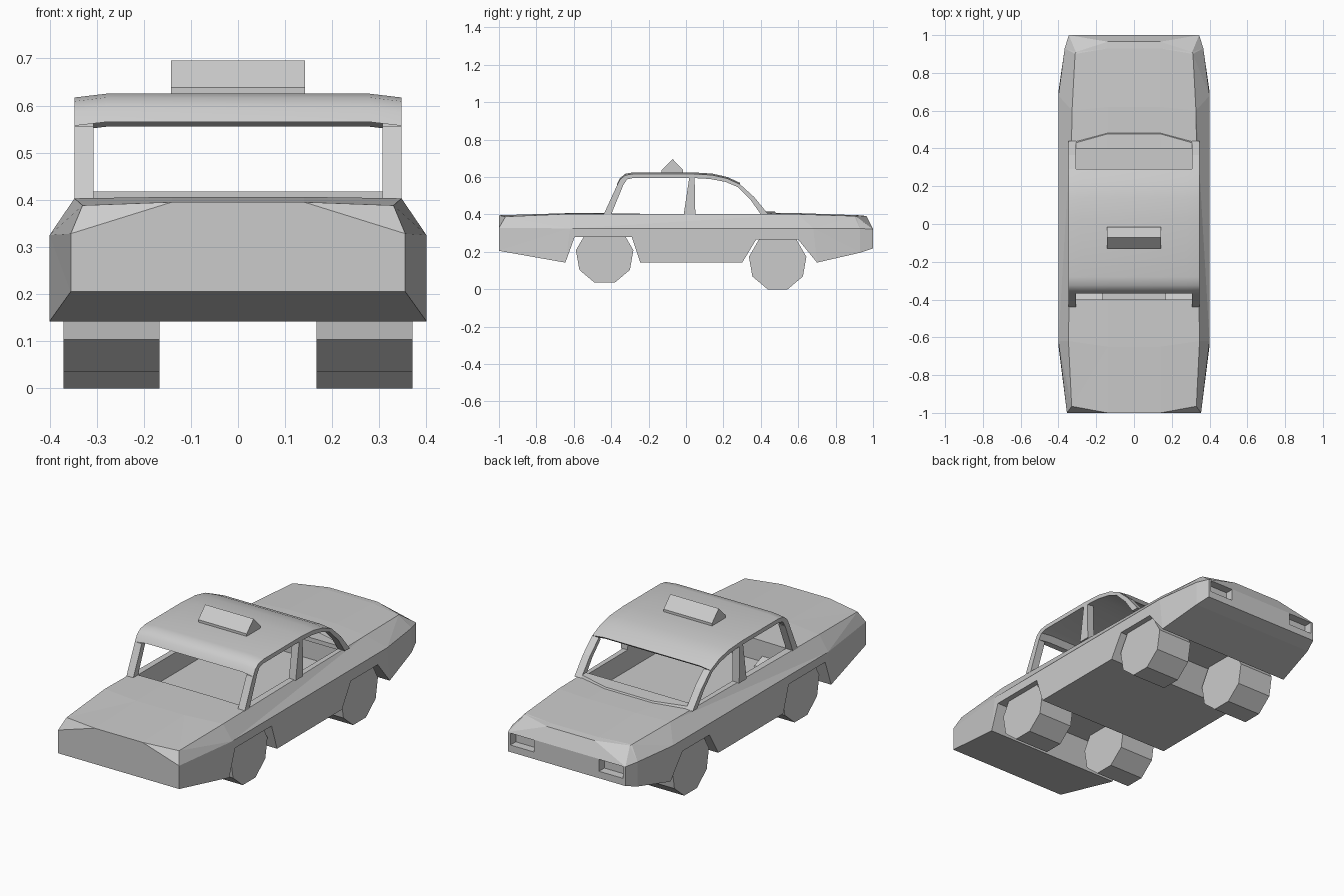
import bpy, bmesh
from math import radians, sin, cos

if "Cube" in bpy.data.objects:
    bpy.data.objects.remove(bpy.data.objects["Cube"])


def make(name, verts, faces, smooth=None):
    me = bpy.data.meshes.new(name)
    me.from_pydata(verts, [], faces)
    bm = bmesh.new()
    bm.from_mesh(me)
    bmesh.ops.recalc_face_normals(bm, faces=bm.faces)
    bm.to_mesh(me)
    bm.free()
    ob = bpy.data.objects.new(name, me)
    bpy.context.collection.objects.link(ob)
    if smooth:
        activate(ob)
        bpy.ops.object.shade_smooth_by_angle(angle=radians(smooth))
    return ob


def activate(ob):
    bpy.ops.object.select_all(action='DESELECT')
    ob.select_set(True)
    bpy.context.view_layer.objects.active = ob


def loft(name, rings, caps=None, smooth=None):
    """Join rings of equal length; caps are index lists within a ring."""
    n = len(rings[0])
    caps = caps or [list(range(n))]
    verts = [p for r in rings for p in r]
    faces = []
    for k in range(len(rings) - 1):
        for i in range(n):
            j = (i + 1) % n
            faces.append((k*n + i, k*n + j, (k+1)*n + j, (k+1)*n + i))
    last = (len(rings) - 1) * n
    for c in caps:
        faces += [tuple(c), tuple(last + i for i in c)]
    return make(name, verts, faces, smooth)


def prism(name, profile, x0, x1, smooth=None):
    return loft(name, [[(x, y, z) for y, z in profile] for x in (x0, x1)], smooth=smooth)


def rect(y0, y1, z0, z1):
    return [(y0, z0), (y1, z0), (y1, z1), (y0, z1)]


def cut(ob, cutter):
    m = ob.modifiers.new("cut", 'BOOLEAN')
    m.operation = 'DIFFERENCE'
    m.solver = 'EXACT'
    m.object = cutter
    activate(ob)
    bpy.ops.object.modifier_apply(modifier=m.name)
    bpy.data.objects.remove(cutter)


# Lower body: mirrored half sections of sill, waist, shoulder, deck (x, y, z)
halves = [
    [(.355, -1, .205), (.355, -1, .328), (.33, -.965, .388), (.14, -1, .395)],
    [(.40, -.645, .142), (.40, -.62, .325), (.347, -.62, .403), (.14, -.65, .406)],
    [(.40, .70, .142), (.40, .68, .325), (.328, .60, .401), (.14, .62, .406)],
    [(.367, .93, .195), (.367, .93, .325), (.312, .90, .391), (.14, .93, .395)],
    [(.345, 1, .218), (.345, 1, .32), (.308, .91, .389), (.14, .965, .391)],
]
rings = [[(-x, y, z) for x, y, z in h] + h[::-1] for h in halves]
body = loft("body", rings, caps=[[0, 1, 6, 7], [1, 2, 3, 4, 5, 6]])
bm = bmesh.new()
bm.from_mesh(body.data)
bmesh.ops.triangulate(bm, faces=bm.faces)
bm.to_mesh(body.data)
bm.free()

# Wheel arches, cabin well and headlight recesses
for arch in ([(-.66, .10), (-.595, .28), (-.29, .28), (-.23, .10)],
             [(.275, .10), (.375, .265), (.60, .265), (.735, .10)]):
    cut(body, prism("arch_cutter", arch, -.5, .5))
cut(body, prism("cabin_cutter", rect(-.40, .415, .295, .5), -.307, .307))
for s in (-1, 1):
    cut(body, prism("light_cutter", rect(.955, 1.05, .255, .318), s*.19, s*.33))

# Roof panel with slightly lowered side edges
roof = [(-.368, .565), (-.352, .595), (-.325, .617), (-.28, .625), (.03, .625),
        (.14, .618), (.22, .600), (.29, .568),
        (.275, .555), (.21, .582), (.13, .597), (.03, .603), (-.28, .603),
        (-.315, .595), (-.335, .565)]
loft("roof", [[(x, y, z - d) for y, z in roof]
              for x, d in ((-.347, .008), (-.28, 0), (.28, 0), (.347, .008))], smooth=30)

# Pillars on both sides
pillars = {
    "rear_pillar": [(-.44, .40), (-.368, .557), (-.335, .557), (-.40, .40)],
    "middle_pillar": [(-.012, .40), (.018, .60), (.046, .60), (.05, .40)],
    "front_pillar": [(.40, .40), (.345, .478), (.275, .547), (.29, .560),
                     (.365, .492), (.44, .40)],
}
for name, profile in pillars.items():
    for s in (-1, 1):
        prism(name, profile, s*.307, s*.347)

# Raised cowl below the windscreen, bowed forward
cowl = []
for x, y in ((-.325, .435), (-.14, .487), (.14, .487), (.325, .435)):
    cowl.append([(x, .40, .395), (x, .40, .417), (x, y - .01, .414), (x, y, .395)])
loft("cowl", cowl)

# Roof sign
prism("roof_sign", [(-.13, .62), (-.13, .638), (-.072, .696), (-.015, .638), (-.015, .62)],
      -.142, .142)

# Nine-sided wheels
for name, cy, cz in (("rear_wheel", -.435, .181), ("front_wheel", .49, .146)):
    ring = [(cy + .156*sin(radians(40*i)), cz + .156*cos(radians(40*i))) for i in range(9)]
    for s in (-1, 1):
        prism(name, ring, s*.167, s*.37)
